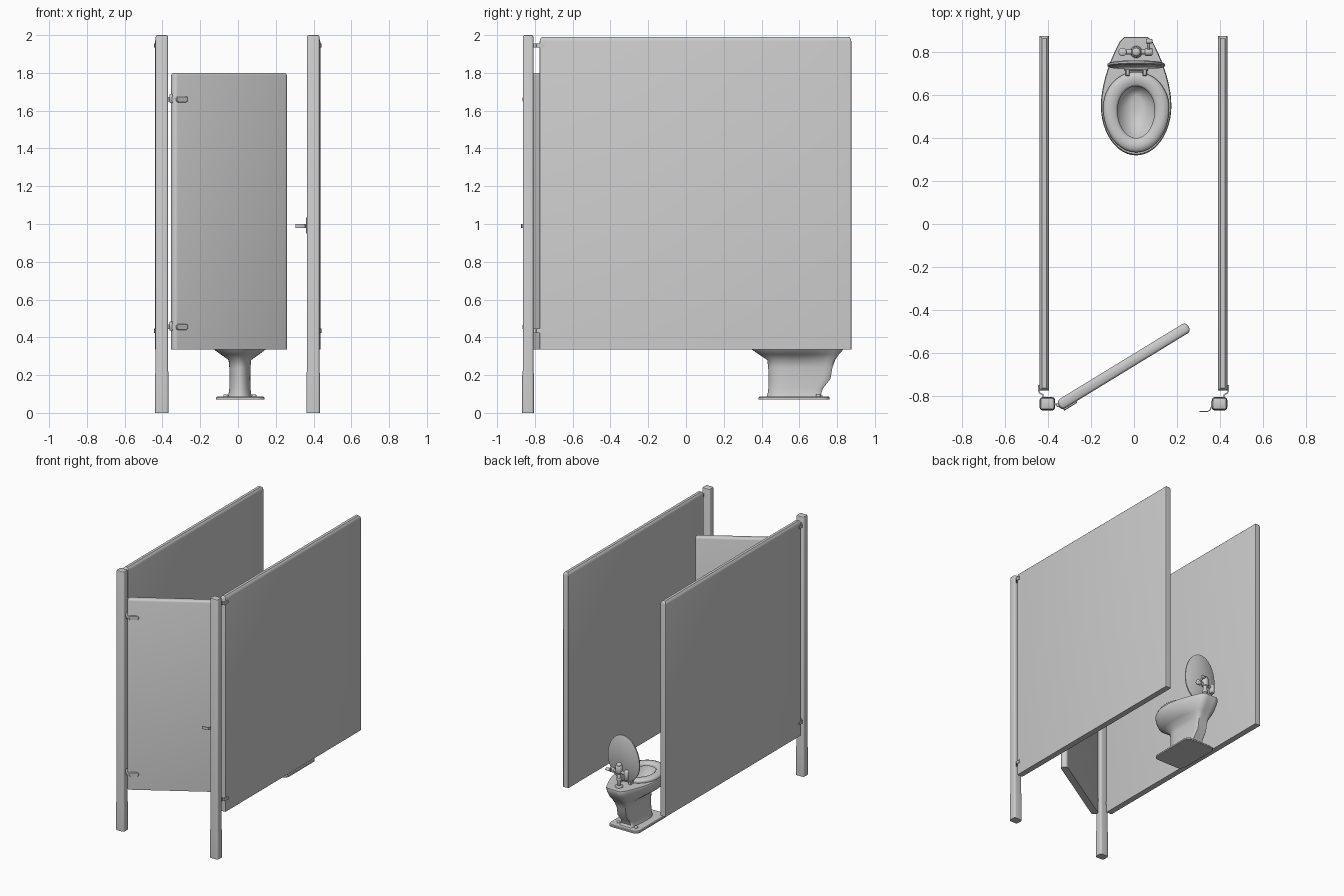
import bpy, bmesh, math
from mathutils import Matrix, Vector

if "Cube" in bpy.data.objects:
    bpy.data.objects.remove(bpy.data.objects["Cube"])

CX = 0.01                      # toilet centre line


def finish(name, bm, matrix=None, angle=35):
    bmesh.ops.recalc_face_normals(bm, faces=bm.faces)
    if matrix:
        bmesh.ops.transform(bm, matrix=matrix, verts=bm.verts)
    me = bpy.data.meshes.new(name)
    bm.to_mesh(me)
    bm.free()
    ob = bpy.data.objects.new(name, me)
    bpy.context.collection.objects.link(ob)
    bpy.ops.object.select_all(action='DESELECT')
    ob.select_set(True)
    bpy.context.view_layer.objects.active = ob
    bpy.ops.object.shade_smooth_by_angle(angle=math.radians(angle))
    return ob


def loft(name, rings, closed=False, matrix=None, angle=35):
    """Skin a list of equal-length point rings; cap the ends or join them."""
    bm = bmesh.new()
    vs = [[bm.verts.new(p) for p in r] for r in rings]
    n = len(rings[0])
    pairs = list(zip(vs, vs[1:])) + ([(vs[-1], vs[0])] if closed else [])
    for a, b in pairs:
        for i in range(n):
            j = (i + 1) % n
            bm.faces.new((a[i], a[j], b[j], b[i]))
    if not closed:
        bm.faces.new(vs[0])
        bm.faces.new(vs[-1])
    return finish(name, bm, matrix, angle)


def rrect(cx, cy, hx, hy, r, z, seg=4):
    pts = []
    for k, (sx, sy) in enumerate(((1, 1), (-1, 1), (-1, -1), (1, -1))):
        for i in range(seg + 1):
            a = math.pi / 2 * (k + i / seg)
            pts.append((cx + sx * (hx - r) + r * math.cos(a),
                        cy + sy * (hy - r) + r * math.sin(a), z))
    return pts


def slab(name, cx, cy, hx, hy, r, levels, matrix=None):
    """Upright rounded box; levels are (z, inset)."""
    return loft(name, [rrect(cx, cy, hx - d, hy - d, max(r - d, 0.001), z)
                       for z, d in levels], matrix=matrix)


def cyl(name, p, q, r, matrix=None, seg=20, bevel=0.003):
    p, q = Vector(p), Vector(q)
    h = (q - p).length
    rings = [[(s * math.cos(2 * math.pi * i / seg), s * math.sin(2 * math.pi * i / seg), z)
              for i in range(seg)]
             for z, s in ((0, r - bevel), (bevel, r), (h - bevel, r), (h, r - bevel))]
    m = Matrix.Translation(p) @ (q - p).to_track_quat('Z', 'Y').to_matrix().to_4x4()
    return loft(name, rings, matrix=(matrix @ m) if matrix else m, angle=50)


def strip(name, path, z0, z1, t):
    """Bent metal strip following a plan path."""
    path = [Vector(p) for p in path]
    left, right = [], []
    for i, p in enumerate(path):
        d = (path[min(i + 1, len(path) - 1)] - path[max(i - 1, 0)]).normalized()
        o = Vector((-d.y, d.x)) * t / 2
        left.append(p + o)
        right.append(p - o)
    rings = [[(l.x, l.y, z0), (r.x, r.y, z0), (r.x, r.y, z1), (l.x, l.y, z1)]
             for l, r in zip(left, right)]
    return loft(name, rings)


def egg(z, yf, ym, yb, w, wb=None, cx=CX, n=24):
    """Plan ring: elliptical front, elliptical or tapered square back."""
    pts = []
    for i in range(n):
        a = math.pi + math.pi * i / n
        pts.append((cx + w * math.cos(a), ym + (ym - yf) * math.sin(a), z))
    for i in range(n):
        f = i / n
        if wb is None:
            a = math.pi * f
            x, y = w * math.cos(a), ym + (yb - ym) * math.sin(a)
        else:
            g = min(1, f / 0.4, (1 - f) / 0.4)
            x = w + (wb - w) * g ** 1.8
            if f > 0.6:
                x = -x
            elif f >= 0.4:
                x = wb * (1 - (f - 0.4) / 0.1)
            y = ym + (yb - ym) * g
        pts.append((cx + x, y, z))
    return pts


# Side panels, posts and the brackets joining them
for side, s, px, wx in (("left", -1, -0.403, -0.417), ("right", 1, 0.398, 0.413)):
    slab(side + "_panel", wx, 0.05, 0.0225, 0.825, 0.004,
         [(0.335, 0), (1.967, 0), (1.982, 0.004), (1.99, 0.012)])
    slab(side + "_post", px, -0.836, 0.036, 0.031, 0.014,
         [(0, 0), (0.2, 0), (0.225, 0.003), (1.99, 0.003), (1.997, 0.006), (2.0, 0.012)])
    for level, z in (("lower", 0.435), ("upper", 1.945)):
        o = wx + s * 0.0255
        strip(f"{side}_{level}_bracket",
              [(o, -0.748), (o, -0.778), (o - s * 0.006, -0.788),
               (o - s * 0.018, -0.793), (o - s * 0.022, -0.81)], z - 0.011, z + 0.011, 0.006)

# Door, standing ajar into the stall
D = Matrix.Translation((-0.328, -0.832, 0)) @ Matrix.Rotation(math.radians(31.4), 4, 'Z')
slab("door", 0.3285, 0, 0.353, 0.025, 0.02,
     [(0.335, 0), (1.787, 0), (1.796, 0.004), (1.80, 0.01)], D)

# Door hinges: rounded tab on the door face, knuckle, link to the post
for level, z in (("lower", 0.455), ("upper", 1.66)):
    tab = Matrix.Translation((0.02, -0.026, z)) @ Matrix.Rotation(math.pi / 2, 4, 'X')
    slab(level + "_hinge_tab", 0, 0, 0.036, 0.016, 0.0155,
         [(-0.004, 0), (0.004, 0), (0.007, 0.003)], D @ tab)
    cyl(level + "_hinge_knuckle", (-0.353, -0.842, z - 0.02), (-0.353, -0.842, z + 0.028), 0.009)
    strip(level + "_hinge_link", [(-0.375, -0.835), (-0.355, -0.842), (-0.338, -0.856), (-0.32, -0.858)],
          z - 0.012, z + 0.012, 0.008)

# Door stop on the right post
strip("door_stop", [(0.305, -0.872), (0.342, -0.872), (0.354, -0.866), (0.36, -0.85), (0.363, -0.835)],
      0.978, 1.0, 0.005)
slab("door_stop_plate", 0.363, -0.836, 0.004, 0.014, 0.002, [(0.95, 0), (1.035, 0)])

# Toilet foot with bolts
slab("toilet_foot", CX + 0.002, 0.573, 0.128, 0.188, 0.04, [(0.07, 0), (0.081, 0), (0.086, 0.005)])
for s in (-1, 1):
    cyl("foot_bolt", (CX + s * 0.075, 0.70, 0.08), (CX + s * 0.075, 0.70, 0.098), 0.012, seg=12)

# Toilet body: pedestal, flared bowl with rear deck, rim, hollow inside
body = [(0.08, 0.425, 0.53, 0.73, 0.066, 0.055), (0.10, 0.432, 0.53, 0.715, 0.060, 0.050),
        (0.13, 0.436, 0.53, 0.725, 0.056, 0.046), (0.18, 0.438, 0.54, 0.765, 0.055, 0.044),
        (0.24, 0.435, 0.54, 0.775, 0.056, 0.045), (0.28, 0.43, 0.545, 0.79, 0.060, 0.050),
        (0.31, 0.385, 0.55, 0.81, 0.102, 0.056), (0.34, 0.342, 0.55, 0.837, 0.143, 0.060),
        (0.38, 0.325, 0.55, 0.86, 0.158, 0.063), (0.41, 0.319, 0.55, 0.87, 0.164, 0.065),
        (0.42, 0.325, 0.55, 0.868, 0.160, 0.063)]
inside = [(0.42, 0.375, 0.53, 0.665, 0.112), (0.40, 0.38, 0.53, 0.66, 0.108),
          (0.34, 0.42, 0.54, 0.645, 0.082), (0.30, 0.47, 0.55, 0.62, 0.05),
          (0.29, 0.52, 0.56, 0.60, 0.02)]
loft("toilet_body", [egg(*r) for r in body + inside], angle=50)

# Seat ring
seat = [(0.421, 0.337, 0.54, 0.705, 0.150), (0.432, 0.333, 0.54, 0.708, 0.154),
        (0.443, 0.342, 0.54, 0.70, 0.146), (0.449, 0.362, 0.535, 0.682, 0.125),
        (0.444, 0.388, 0.53, 0.65, 0.096), (0.434, 0.40, 0.53, 0.64, 0.086),
        (0.421, 0.40, 0.53, 0.64, 0.086)]
loft("seat", [egg(*r) for r in seat], closed=True, angle=60)

# Raised lid, leaning back a little, and its hinges
L = Matrix.Translation((CX, 0.727, 0.435)) @ Matrix.Rotation(math.radians(86), 4, 'X')
lid = [(-0.009, 0.006, 0.165, 0.359, 0.128), (-0.005, 0.0, 0.165, 0.365, 0.134),
       (0.004, 0.0, 0.165, 0.365, 0.134), (0.009, 0.01, 0.165, 0.355, 0.124)]
loft("lid", [egg(*r, cx=0) for r in lid], matrix=L)
for s in (-1, 1):
    x = CX + s * 0.04
    slab("seat_hinge", x, 0.71, 0.01, 0.022, 0.005, [(0.415, 0), (0.445, 0), (0.45, 0.004)])
cyl("seat_hinge_pin", (CX - 0.055, 0.72, 0.438), (CX + 0.055, 0.72, 0.438), 0.008)

# Flush valve on the rear deck
V = Matrix.Translation((CX, 0.80, 0))
cyl("valve_flange", (0, 0, 0.415), (0, 0, 0.432), 0.028, V)
cyl("valve_pipe", (0, 0, 0.42), (0, 0, 0.54), 0.015, V)
cyl("valve_collar", (0, 0, 0.47), (0, 0, 0.49), 0.021, V)
cyl("valve_head", (0, 0, 0.525), (0, 0, 0.585), 0.025, V)
cyl("valve_cap", (0, 0, 0.58), (0, 0, 0.602), 0.02, V, bevel=0.007)
cyl("valve_cross_pipe", (-0.065, 0, 0.535), (0.06, 0, 0.535), 0.011, V)
cyl("valve_stop", (-0.063, 0, 0.49), (-0.063, 0, 0.56), 0.019, V)
cyl("valve_handle_socket", (0.04, 0, 0.535), (0.075, 0, 0.535), 0.018, V)
cyl("valve_handle", (0.058, 0.005, 0.54), (0.058, 0.062, 0.56), 0.007, V)
cyl("valve_handle_grip", (0.045, 0.05, 0.558), (0.075, 0.05, 0.558), 0.011, V)
